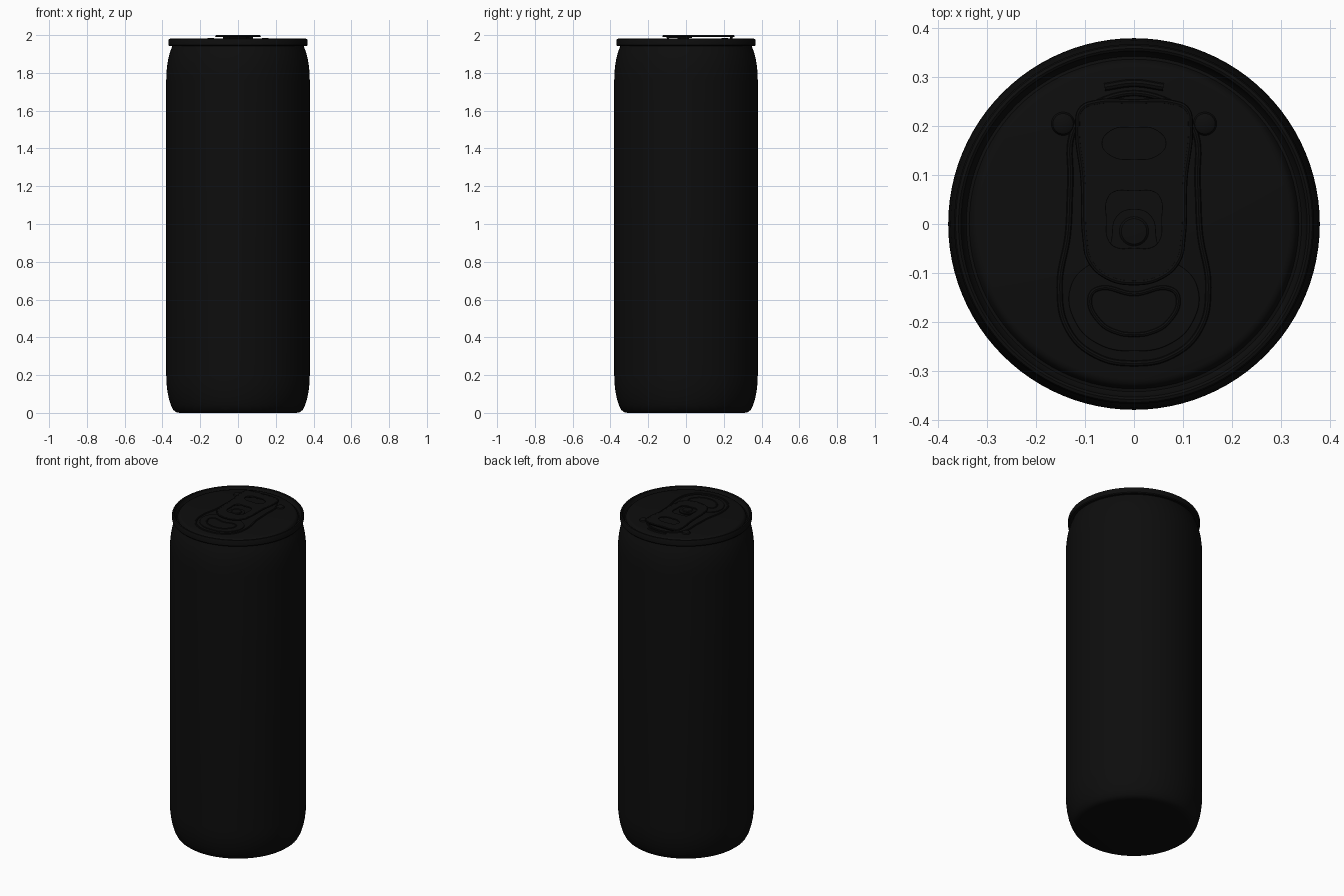
import bpy, bmesh, math

if "Cube" in bpy.data.objects:
    bpy.data.objects.remove(bpy.data.objects["Cube"])

black = bpy.data.materials.new("black_metal")
black.diffuse_color = (0.004, 0.004, 0.004, 1)
black.use_nodes = True
black.node_tree.nodes["Principled BSDF"].inputs["Base Color"].default_value = black.diffuse_color


def finish(ob, name):
    ob.name = name
    ob.data.materials.clear()
    ob.data.materials.append(black)
    bpy.ops.object.select_all(action='DESELECT')
    ob.select_set(True)
    bpy.context.view_layer.objects.active = ob
    bpy.ops.object.shade_smooth_by_angle(angle=math.radians(35))
    return ob


def lathe(name, profile, steps=96, at=(0, 0)):
    bm = bmesh.new()
    vs = [bm.verts.new((r, 0, z)) for r, z in profile]
    es = [bm.edges.new(p) for p in zip(vs, vs[1:])]
    bmesh.ops.spin(bm, geom=vs + es, cent=(0, 0, 0), axis=(0, 0, 1),
                   angle=2 * math.pi, steps=steps)
    bmesh.ops.remove_doubles(bm, verts=bm.verts, dist=1e-5)
    bmesh.ops.recalc_face_normals(bm, faces=bm.faces)
    me = bpy.data.meshes.new(name)
    bm.to_mesh(me)
    bm.free()
    ob = bpy.data.objects.new(name, me)
    bpy.context.collection.objects.link(ob)
    ob.location = (*at, 0)
    return finish(ob, name)


def both(half):
    """Closed symmetric outline from its right half, top to bottom."""
    return half + [(-x, y) for x, y in reversed(half) if x > 0]


def curve(name, outlines, z, extrude=0, bevel=0, filled=True, closed=True):
    cu = bpy.data.curves.new(name, 'CURVE')
    cu.dimensions = '2D' if filled else '3D'
    cu.fill_mode = 'BOTH' if filled else 'FULL'
    cu.extrude, cu.bevel_depth, cu.bevel_resolution = extrude, bevel, 2
    cu.resolution_u = 8
    for pts in outlines:
        sp = cu.splines.new('BEZIER')
        sp.bezier_points.add(len(pts) - 1)
        for bp, (x, y) in zip(sp.bezier_points, pts):
            bp.co = (x, y, 0)
            bp.handle_left_type = bp.handle_right_type = 'AUTO'
        sp.use_cyclic_u = closed
    cu.use_fill_caps = not closed
    ob = bpy.data.objects.new(name, cu)
    bpy.context.collection.objects.link(ob)
    ob.location.z = z
    bpy.ops.object.select_all(action='DESELECT')
    ob.select_set(True)
    bpy.context.view_layer.objects.active = ob
    bpy.ops.object.convert(target='MESH')
    return finish(bpy.context.view_layer.objects.active, name)


# Can body: flat base, rounded lower corner, straight wall, tapered shoulder
lathe("can_body", [
    (0, 0), (0.31, 0), (0.328, 0.004), (0.342, 0.015), (0.355, 0.04),
    (0.366, 0.075), (0.374, 0.115), (0.379, 0.16), (0.38, 0.2),
    (0.38, 1.76), (0.379, 1.80), (0.375, 1.84), (0.369, 1.875),
    (0.36, 1.91), (0.35, 1.935), (0.346, 1.948)])

# Lid: seamed rim, countersunk groove, flat centre panel
PANEL = 1.974
lathe("lid", [
    (0.346, 1.944), (0.364, 1.942), (0.368, 1.947), (0.368, 1.973),
    (0.365, 1.979), (0.359, 1.981), (0.354, 1.978), (0.349, 1.962),
    (0.343, 1.955), (0.337, 1.956), (0.332, 1.966), (0.326, 1.972),
    (0.318, PANEL), (0, PANEL)])

# Raised bead around the mouth and tab
curve("panel_bead", [both([
    (0.06, 0.255), (0.12, 0.2), (0.13, 0.08), (0.135, -0.02),
    (0.152, -0.13), (0.135, -0.215), (0.08, -0.268), (0, -0.285)])],
    PANEL, bevel=0.006, filled=False)

# Mouth panel with its scored edge and inner bead
mouth = both([(0, -0.06), (0.09, -0.085), (0.128, -0.13), (0.118, -0.2),
              (0.07, -0.245), (0, -0.258)])
curve("mouth_panel", [mouth], PANEL, extrude=0.003, bevel=0.002)
curve("mouth_bead", [both([(0, -0.143), (0.075, -0.133), (0.09, -0.15),
                          (0.07, -0.2), (0.03, -0.223), (0, -0.226)])],
      PANEL + 0.004, bevel=0.005, filled=False)

# Finger-well bead behind the tab and round side dimples
curve("finger_bead", [[(-0.06, 0.28), (0, 0.288), (0.06, 0.28)]],
      PANEL, bevel=0.008, filled=False, closed=False)
for side, label in ((-1, "left"), (1, "right")):
    lathe(label + "_side_bump", [
        (0.025, PANEL - 0.002), (0.021, 1.981), (0.014, 1.985), (0, 1.986)],
        24, at=(side * 0.145, 0.205))

# Pull tab: plate with a finger hole and a rivet window, plus rolled edge
tab = both([(0, 0.25), (0.08, 0.248), (0.108, 0.235), (0.115, 0.2),
            (0.104, 0.09), (0.1, -0.03), (0.09, -0.075), (0.055, -0.108),
            (0, -0.12)])
finger = both([(0, 0.198), (0.045, 0.193), (0.066, 0.165), (0.045, 0.138),
               (0, 0.132)])
window = both([(0, 0.068), (0.042, 0.066), (0.055, 0.052), (0.057, 0.01),
               (0.053, -0.033), (0.038, -0.048), (0, -0.05)])
curve("tab_plate", [tab, finger, window], 1.994, extrude=0.003, bevel=0.001)
curve("tab_rolled_edge", [tab], 1.9945, bevel=0.0055, filled=False)

# Tongue under the tab window, held by the rivet
curve("tab_tongue", [both([(0, 0.03), (0.035, 0.015), (0.045, -0.03),
                          (0.05, -0.075), (0, -0.09)])],
      1.988, extrude=0.002, bevel=0.001)
lathe("rivet", [(0.03, PANEL - 0.002), (0.03, 1.992), (0.026, 1.996),
                (0.015, 1.997), (0, 1.997)], 32, at=(0, -0.015))

# Curl and nose supports beneath the two ends of the tab
for name, y, w in (("tab_rear_curl", 0.24, 0.08), ("tab_nose", -0.095, 0.045)):
    curve(name, [[(-w, y), (0, y), (w, y)]], 1.988, bevel=0.008,
          filled=False, closed=False)
